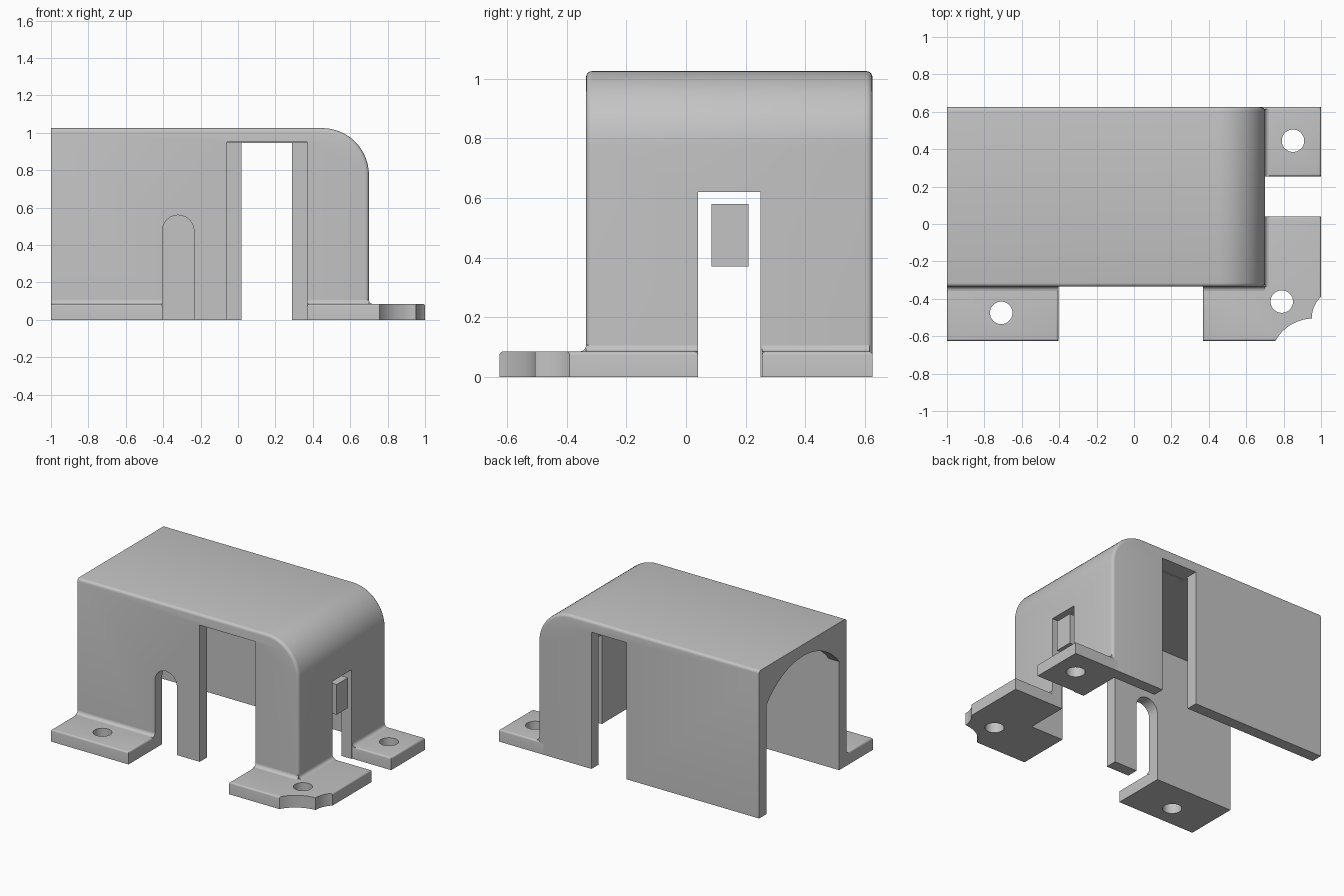
import bpy, bmesh, math
from mathutils import Vector

cube = bpy.data.objects.get("Cube")
if cube:
    bpy.data.objects.remove(cube)

# Single material
grey = bpy.data.materials.new("plain grey")
grey.use_nodes = True
COLOR = (0.55, 0.55, 0.55, 1)
grey.diffuse_color = COLOR
grey.node_tree.nodes["Principled BSDF"].inputs["Base Color"].default_value = COLOR

# Main dimensions
FRONT, BACK, LEFT, RIGHT = -0.335, 0.625, -1.0, 0.7
TOP, WALL, PLATE = 1.025, 0.08, 0.085
ROUND = 0.25
CEILING = TOP - WALL


def arc(cx, cy, r, start, end, n=12):
    angles = [math.radians(start + (end - start) * i / n) for i in range(n + 1)]
    return [(cx + r * math.cos(a), cy + r * math.sin(a)) for a in angles]


def rect(x0, y0, x1, y1):
    return [(x0, y0), (x1, y0), (x1, y1), (x0, y1)]


def prism(name, points, axis, low, high, bevel=None, width=0.02):
    """Extrude a 2D outline along an axis; bevel edges chosen by a rule."""
    place = {"x": lambda p, t: (t, p[0], p[1]),
             "y": lambda p, t: (p[0], t, p[1]),
             "z": lambda p, t: (p[0], p[1], t)}[axis]
    bm = bmesh.new()
    face = bm.faces.new([bm.verts.new(place(p, low)) for p in points])
    new = bmesh.ops.extrude_face_region(bm, geom=[face])["geom"]
    shift = Vector(place((0, 0), high - low))
    bmesh.ops.translate(bm, vec=shift, verts=[v for v in new if isinstance(v, bmesh.types.BMVert)])
    bmesh.ops.recalc_face_normals(bm, faces=bm.faces)
    if bevel:
        edges = [e for e in bm.edges if bevel(e.verts[0].co, e.verts[1].co)]
        bmesh.ops.bevel(bm, geom=edges, offset=width, segments=4, profile=0.5, affect="EDGES")
    mesh = bpy.data.meshes.new(name)
    bm.to_mesh(mesh)
    bm.free()
    mesh.materials.append(grey)
    ob = bpy.data.objects.new(name, mesh)
    bpy.context.collection.objects.link(ob)
    return ob


def activate(ob):
    bpy.ops.object.select_all(action="DESELECT")
    ob.select_set(True)
    bpy.context.view_layer.objects.active = ob


def cut(ob, cutter):
    activate(ob)
    mod = ob.modifiers.new("cut", "BOOLEAN")
    mod.operation, mod.solver, mod.object = "DIFFERENCE", "EXACT", cutter
    bpy.ops.object.modifier_apply(modifier=mod.name)
    bpy.data.objects.remove(cutter)


def hole(ob, x, y, r):
    cut(ob, prism("hole_cutter", arc(x, y, r, 0, 360, 48)[:-1], "z", -0.1, 0.3))


def smooth(ob):
    activate(ob)
    bpy.ops.object.shade_smooth_by_angle(angle=math.radians(32))


def side_profile(left, right, bottom, top, r):
    return [(left, bottom), (right, bottom)] + arc(right - r, top - r, r, 0, 90, 16) + [(left, top)]


# Housing shell with softened outer rim
def rim(a, b):
    same_side = abs(a.y - b.y) < 1e-4
    on_floor = max(a.z, b.z) < 1e-4
    on_open_end = max(a.x, b.x) < LEFT + 1e-4
    return same_side and not on_floor and not on_open_end


housing = prism("housing", side_profile(LEFT, RIGHT, 0, TOP, ROUND), "y", FRONT, BACK, rim)
cut(housing, prism("cavity_cutter", side_profile(LEFT - 0.2, RIGHT - WALL, -0.1, CEILING, ROUND - WALL),
                   "y", FRONT + WALL, BACK - WALL))

# Wall openings: front door, back door, end slot, arched front slot
cut(housing, prism("front_door_cutter", rect(-0.06, -0.1, 0.37, 0.95), "y", FRONT - 0.1, FRONT + 0.12))
cut(housing, prism("back_door_cutter", rect(0.02, -0.1, 0.29, 0.95), "y", BACK - 0.12, BACK + 0.1))
cut(housing, prism("end_slot_cutter", rect(0.04, -0.1, 0.25, 0.62), "x", RIGHT - 0.15, RIGHT + 0.1))
arch = [(-0.405, -0.1), (-0.235, -0.1)] + arc(-0.32, 0.475, 0.085, 0, 180)
cut(housing, prism("arched_slot_cutter", arch, "y", FRONT - 0.1, FRONT + 0.12))

# Arched rib under the roof at the open end
inner_front, inner_back = FRONT + WALL, BACK - WALL
middle, half, rise = (inner_front + inner_back) / 2, (inner_back - inner_front) / 2, 0.19
radius = (half ** 2 + rise ** 2) / (2 * rise)
spread = math.degrees(math.asin(half / radius))
curve = arc(middle, CEILING - radius, radius, 90 - spread, 90 + spread, 20)
rib = prism("end_rib", curve + [(inner_front - 0.02, CEILING - rise), (inner_front - 0.02, CEILING + 0.02),
                                (inner_back + 0.02, CEILING + 0.02), (inner_back + 0.02, CEILING - rise)],
            "x", LEFT, LEFT + WALL)


# Mounting feet
def top_edge(a, b):
    return min(a.z, b.z) > PLATE - 1e-4


left_foot = prism("front_right_foot", rect(LEFT, -0.625, -0.405, FRONT + 0.04), "z", 0, PLATE, top_edge, 0.012)
hole(left_foot, -0.71, -0.475, 0.06)

corner = [(0.37, -0.625), (1, -0.625), (1, 0.04), (RIGHT - 0.04, 0.04),
          (RIGHT - 0.04, FRONT + 0.04), (0.37, FRONT + 0.04)]
corner_foot = prism("front_left_foot", corner, "z", 0, PLATE, top_edge, 0.012)
hole(corner_foot, 0.79, -0.415, 0.06)
hole(corner_foot, 0.96, -0.74, 0.235)
hole(corner_foot, 1.1, -0.5, 0.149)

back_foot = prism("back_left_foot", rect(RIGHT - 0.04, 0.255, 1, BACK), "z", 0, PLATE, top_edge, 0.012)
hole(back_foot, 0.85, 0.445, 0.06)


# Concave fillets where feet meet walls
def fillet(name, axis, wall, sign, low, high, r=0.022):
    outline = [(-0.01, -0.01), (r, -0.01)] + arc(r, r, r, 270, 180, 5) + [(-0.01, r)]
    return prism(name, [(wall + sign * u, PLATE + v) for u, v in outline], axis, low, high)


fillets = [fillet("front_right_fillet", "x", FRONT, -1, LEFT, -0.405),
           fillet("front_left_fillet", "x", FRONT, -1, 0.37, RIGHT),
           fillet("end_front_fillet", "y", RIGHT, 1, FRONT, 0.04),
           fillet("end_back_fillet", "y", RIGHT, 1, 0.255, BACK - 0.01)]

# Block sitting within the end slot
prism("slot_block", rect(0.085, 0.37, 0.21, 0.58), "x", RIGHT - WALL, RIGHT)

for part in [housing, rib, left_foot, corner_foot, back_foot] + fillets:
    smooth(part)
